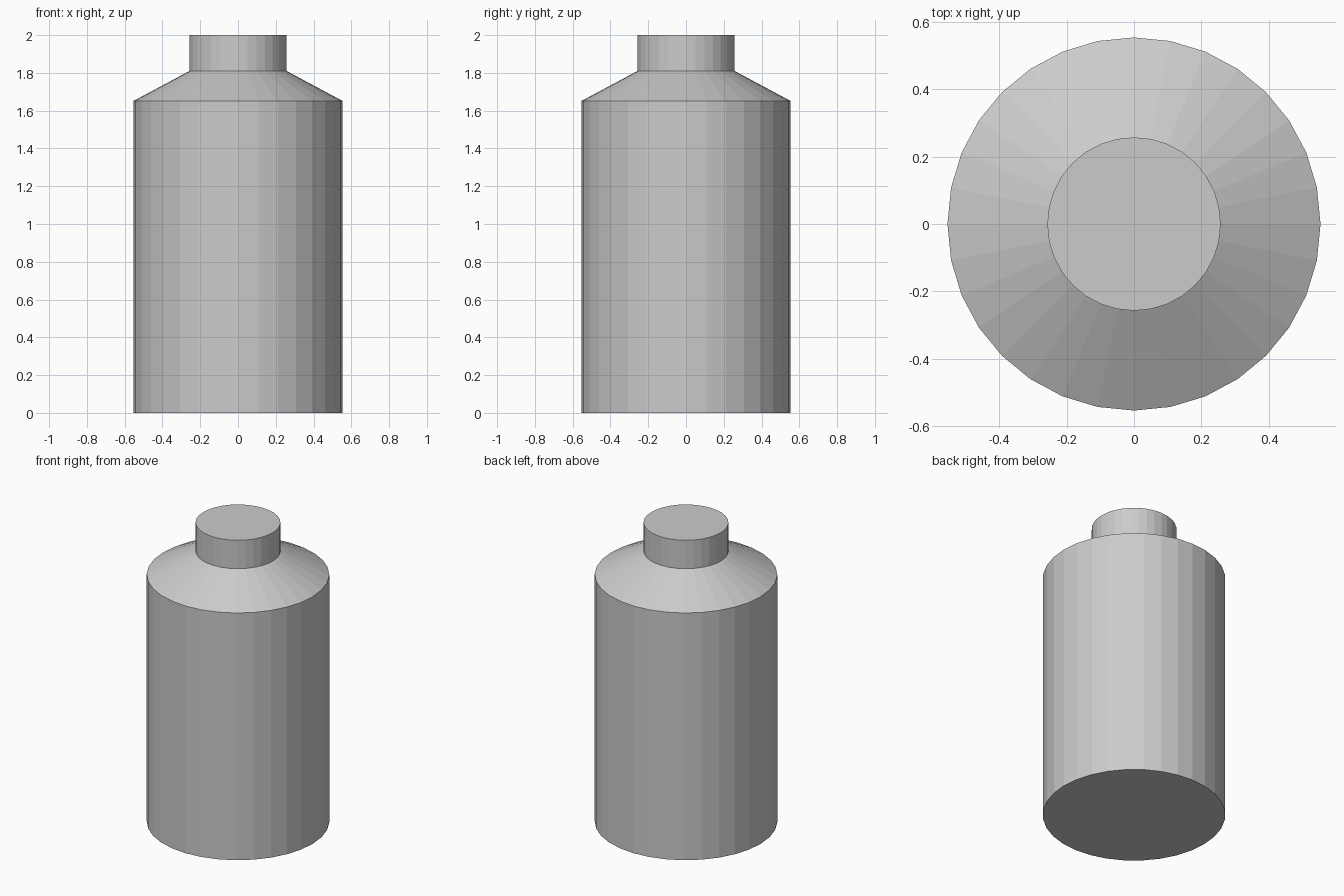
import bpy, bmesh
from math import cos, sin, tau

if "Cube" in bpy.data.objects:
    bpy.data.objects.remove(bpy.data.objects["Cube"])

SIDES = 32
# (radius, height): base, shoulder edge, neck bottom, neck top
PROFILE = [(0.553, 0.0), (0.553, 1.652), (0.257, 1.81), (0.257, 2.0)]

# bottle: lathed profile with flat 32-sided rings
bm = bmesh.new()
rings = [[bm.verts.new((r * cos(tau * i / SIDES), r * sin(tau * i / SIDES), z))
          for i in range(SIDES)] for r, z in PROFILE]
for low, high in zip(rings, rings[1:]):
    for i in range(SIDES):
        j = (i + 1) % SIDES
        bm.faces.new((low[i], low[j], high[j], high[i]))

# flat base and top caps
bm.faces.new(rings[0][::-1])
bm.faces.new(rings[-1])

mesh = bpy.data.meshes.new("bottle")
bm.to_mesh(mesh)
bm.free()
bpy.context.collection.objects.link(bpy.data.objects.new("bottle", mesh))
